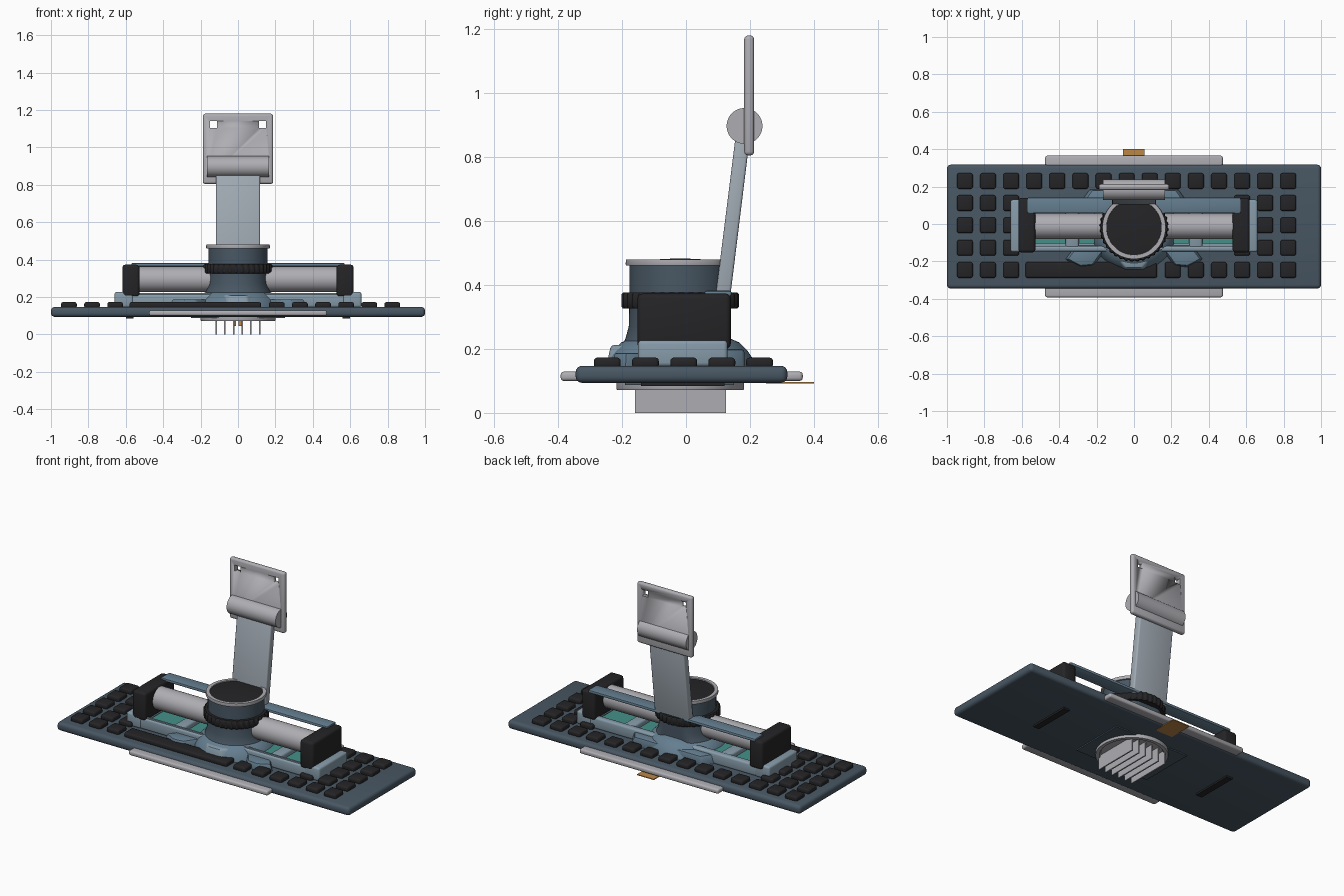
import bpy, bmesh, math
from mathutils import Vector, Matrix

if "Cube" in bpy.data.objects:
    bpy.data.objects.remove(bpy.data.objects["Cube"])


def material(name, r, g, b):
    m = bpy.data.materials.new(name)
    m.diffuse_color = (r, g, b, 1)
    m.use_nodes = True
    m.node_tree.nodes["Principled BSDF"].inputs["Base Color"].default_value = m.diffuse_color
    return m


NAVY = material("navy", 0.065, 0.095, 0.125)
BLUE = material("steel_blue", 0.24, 0.33, 0.40)
MID = material("mid_blue", 0.13, 0.21, 0.28)
BLACK = material("black", 0.018, 0.018, 0.02)
SILVER = material("silver", 0.42, 0.42, 0.45)
COPPER = material("copper", 0.50, 0.24, 0.06)
GREEN = material("board_green", 0.06, 0.28, 0.25)


def finish(name, bm, mat, angle=35):
    bmesh.ops.recalc_face_normals(bm, faces=bm.faces)
    me = bpy.data.meshes.new(name)
    bm.to_mesh(me)
    bm.free()
    ob = bpy.data.objects.new(name, me)
    bpy.context.collection.objects.link(ob)
    me.materials.append(mat)
    bpy.ops.object.select_all(action='DESELECT')
    ob.select_set(True)
    bpy.context.view_layer.objects.active = ob
    bpy.ops.object.shade_smooth_by_angle(angle=math.radians(angle))
    return ob


def boxes(name, spans, mat, bevel=0.0, seg=3):
    """One object made of boxes given as (x0, x1, y0, y1, z0, z1)."""
    bm = bmesh.new()
    for x0, x1, y0, y1, z0, z1 in spans:
        mtx = Matrix.Translation(((x0 + x1) / 2, (y0 + y1) / 2, (z0 + z1) / 2)) \
            @ Matrix.Diagonal((x1 - x0, y1 - y0, z1 - z0, 1))
        bmesh.ops.create_cube(bm, size=1, matrix=mtx)
    if bevel:
        bmesh.ops.bevel(bm, geom=bm.edges[:], offset=bevel, segments=seg,
                        profile=0.5, affect='EDGES', clamp_overlap=True)
    return finish(name, bm, mat)


def lathe(name, profile, mat, cy=-0.018, segs=64, back=9.0, tooth=0.0):
    """Closed (r, z) profile turned about z; back flattens the rear, tooth adds grip ribs."""
    bm = bmesh.new()
    rings = []
    for i in range(segs):
        a = 2 * math.pi * i / segs
        d = tooth if i % 4 < 2 else 0
        rings.append([bm.verts.new((max(r - d, 0) * math.sin(a),
                      min(cy - max(r - d, 0) * math.cos(a), back), z)) for r, z in profile])
    for i in range(segs):
        a, b = rings[i], rings[(i + 1) % segs]
        for j in range(len(profile) - 1):
            bm.faces.new((a[j], a[j + 1], b[j + 1], b[j]))
    for j in (0, len(profile) - 1):
        bm.faces.new([r[j] for r in rings])
    return finish(name, bm, mat)


def rod(name, x0, x1, y, z, r, mat):
    bm = bmesh.new()
    mtx = Matrix.Translation(((x0 + x1) / 2, y, z)) @ Matrix.Rotation(math.pi / 2, 4, 'Y')
    bmesh.ops.create_cone(bm, cap_ends=True, segments=48, radius1=r, radius2=r,
                          depth=x1 - x0, matrix=mtx)
    return finish(name, bm, mat)


def prism(name, pts, z0, z1, mat, taper=1.0, bevel=0.0):
    """Plan outline raised from z0 to z1, the top shrunk by taper."""
    bm = bmesh.new()
    c = sum((Vector(p) for p in pts), Vector((0, 0))) / len(pts)
    lo = [bm.verts.new((x, y, z0)) for x, y in pts]
    hi = [bm.verts.new((c.x + (x - c.x) * taper, c.y + (y - c.y) * taper, z1)) for x, y in pts]
    bm.faces.new(lo)
    bm.faces.new(hi)
    n = len(pts)
    for i in range(n):
        bm.faces.new((lo[i], lo[(i + 1) % n], hi[(i + 1) % n], hi[i]))
    if bevel:
        bmesh.ops.bevel(bm, geom=bm.edges[:], offset=bevel, segments=2, profile=0.5, affect='EDGES')
    return finish(name, bm, mat)


# Base slab with edge rails and rear tab
boxes("base_slab", [(-1, 1, -0.345, 0.317, 0.094, 0.147)], NAVY, 0.02, 4)
boxes("front_rail", [(-0.475, 0.475, -0.392, -0.3, 0.1, 0.129)], SILVER, 0.01)
boxes("rear_rail", [(-0.475, 0.475, 0.28, 0.365, 0.1, 0.129)], SILVER, 0.01)
boxes("rear_tab", [(-0.06, 0.055, 0.25, 0.4, 0.092, 0.097)], COPPER)

# Keys: full rear row, side blocks, front row with space bar
keys = []
for row, y in enumerate((0.23, 0.112, -0.007, -0.127, -0.246)):
    for col in range(15):
        x = -0.904 + col * 0.1235
        if (row in (1, 2, 3) and 3 <= col <= 11) or (row == 4 and 3 <= col <= 8):
            continue
        keys.append((x - 0.042, x + 0.042, y - 0.042, y + 0.042, 0.14, 0.173))
keys.append((-0.58, 0.123, -0.288, -0.204, 0.14, 0.173))
boxes("keys", keys, BLACK, 0.011, 3)

# Open tray with circuit boards inside
tray = [(-0.64, 0.64, -0.147, -0.118, 0.145, 0.215), (-0.64, 0.64, 0.085, 0.127, 0.145, 0.215)]
for s in (-1, 1):
    tray.append((min(s * 0.56, s * 0.66), max(s * 0.56, s * 0.66), -0.15, 0.13, 0.145, 0.227))
    tray.append((s * 0.33 - 0.035, s * 0.33 + 0.035, -0.13, 0.1, 0.145, 0.21))
boxes("tray_frame", tray, BLUE, 0.012, 3)
boxes("tray_floor", [(-0.62, 0.62, -0.13, 0.11, 0.14, 0.165)], BLUE)
boxes("circuit_boards", [(-0.55, -0.21, -0.105, 0.075, 0.16, 0.18),
                         (0.21, 0.55, -0.105, 0.075, 0.16, 0.18)], GREEN)

# Side barrels, end caps and rear bar
for side, s in (("left", -1), ("right", 1)):
    xs = sorted((s * 0.1, s * 0.55))
    rod(side + "_barrel", xs[0], xs[1], -0.012, 0.295, 0.068, SILVER)
    xs = sorted((s * 0.527, s * 0.618))
    boxes(side + "_end_cap", [(xs[0], xs[1], -0.152, 0.14, 0.2, 0.373)], BLACK, 0.016, 3)
boxes("rear_bar", [(-0.57, 0.57, 0.058, 0.142, 0.364, 0.382)], MID, 0.006, 2)
boxes("front_wire", [(-0.57, 0.57, -0.137, -0.127, 0.205, 0.222)], BLUE)

# Flared foot with side, rear and front lobes
lathe("tower_foot", [(0.235, 0.14), (0.23, 0.165), (0.21, 0.195), (0.185, 0.22), (0.15, 0.235)], MID)
for side, s in (("left", -1), ("right", 1)):
    prism(side + "_lobe", [(s * x, y) for x, y in ((0.37, -0.19), (0.29, -0.232), (0.215, -0.225),
          (0.13, -0.11), (0.31, -0.11))], 0.14, 0.188, MID, 0.85, 0.008)
prism("rear_lobe", [(-0.3, 0.1), (-0.24, 0.185), (0.24, 0.185), (0.3, 0.1)], 0.14, 0.2, MID, 0.93, 0.01)
prism("front_lobe", [(-0.11, -0.19), (-0.06, -0.25), (0.06, -0.25), (0.11, -0.19),
                     (0.09, -0.13), (-0.09, -0.13)], 0.14, 0.212, BLUE, 0.75, 0.01)

# Tower body, grip band, rim and dark lens
lathe("tower_body", [(0.19, 0.2), (0.172, 0.23), (0.161, 0.27), (0.159, 0.34), (0.159, 0.462)],
      NAVY, back=0.125)
lathe("grip_band", [(0.15, 0.326), (0.179, 0.326), (0.184, 0.332), (0.184, 0.37),
                    (0.179, 0.376), (0.15, 0.376)], BLACK, segs=144, tooth=0.006)
lathe("tower_rim", [(0.145, 0.46), (0.169, 0.46), (0.171, 0.465), (0.169, 0.48), (0.148, 0.48),
                    (0.145, 0.462)], SILVER, back=0.11)
lathe("lens", [(0.15, 0.45), (0.148, 0.474), (0.09, 0.479), (0.03, 0.482)], BLACK, back=0.105)

# Leaning arm
bm = bmesh.new()
prof = [(0.092, 0.36), (0.138, 0.36), (0.202, 0.88), (0.157, 0.88)]
a, b = ([bm.verts.new((x, y, z)) for y, z in prof] for x in (-0.118, 0.118))
bm.faces.new(a)
bm.faces.new(b)
for i in range(4):
    bm.faces.new((a[i], a[(i + 1) % 4], b[(i + 1) % 4], b[i]))
bmesh.ops.bevel(bm, geom=bm.edges[:], offset=0.008, segments=3, profile=0.5, affect='EDGES')
finish("arm", bm, material("arm_grey", 0.36, 0.41, 0.46))

# Hinge and mounting plate with two square holes
rod("hinge", -0.167, 0.167, 0.183, 0.897, 0.056, SILVER)
plate = boxes("mount_plate", [(-0.188, 0.188, 0.182, 0.213, 0.805, 1.18)], SILVER, 0.012, 3)
cutter = boxes("hole_cutter", [(s * 0.131 - 0.019, s * 0.131 + 0.019, 0.1, 0.3, 1.103, 1.141)
                               for s in (-1, 1)], SILVER)
cutter.hide_render = True
cutter.hide_set(True)
mod = plate.modifiers.new("holes", 'BOOLEAN')
mod.object = cutter
mod.operation = 'DIFFERENCE'
mod.solver = 'EXACT'

# Underside: plate, collar ring, heat fins, contact pins and feet
boxes("under_plate", [(-0.25, 0.25, -0.19, 0.15, 0.087, 0.1)], NAVY)
lathe("under_collar", [(0.17, 0.085), (0.178, 0.072), (0.198, 0.072), (0.2, 0.078), (0.2, 0.1),
                       (0.17, 0.1)], SILVER)
boxes("fins", [(-0.117 + i * 0.0465 - 0.004, -0.117 + i * 0.0465 + 0.004, -0.16, 0.125, 0, 0.09)
               for i in range(6)], SILVER)
boxes("contact_pins", [(x - 0.008, x + 0.008, -0.03, 0.0, 0.045, 0.09) for x in (-0.02, 0.01)], COPPER)
boxes("foot_pads", [(s * 0.58 - 0.02, s * 0.58 + 0.02, -0.14, 0.12, 0.084, 0.1)
                    for s in (-1, 1)], BLACK)
